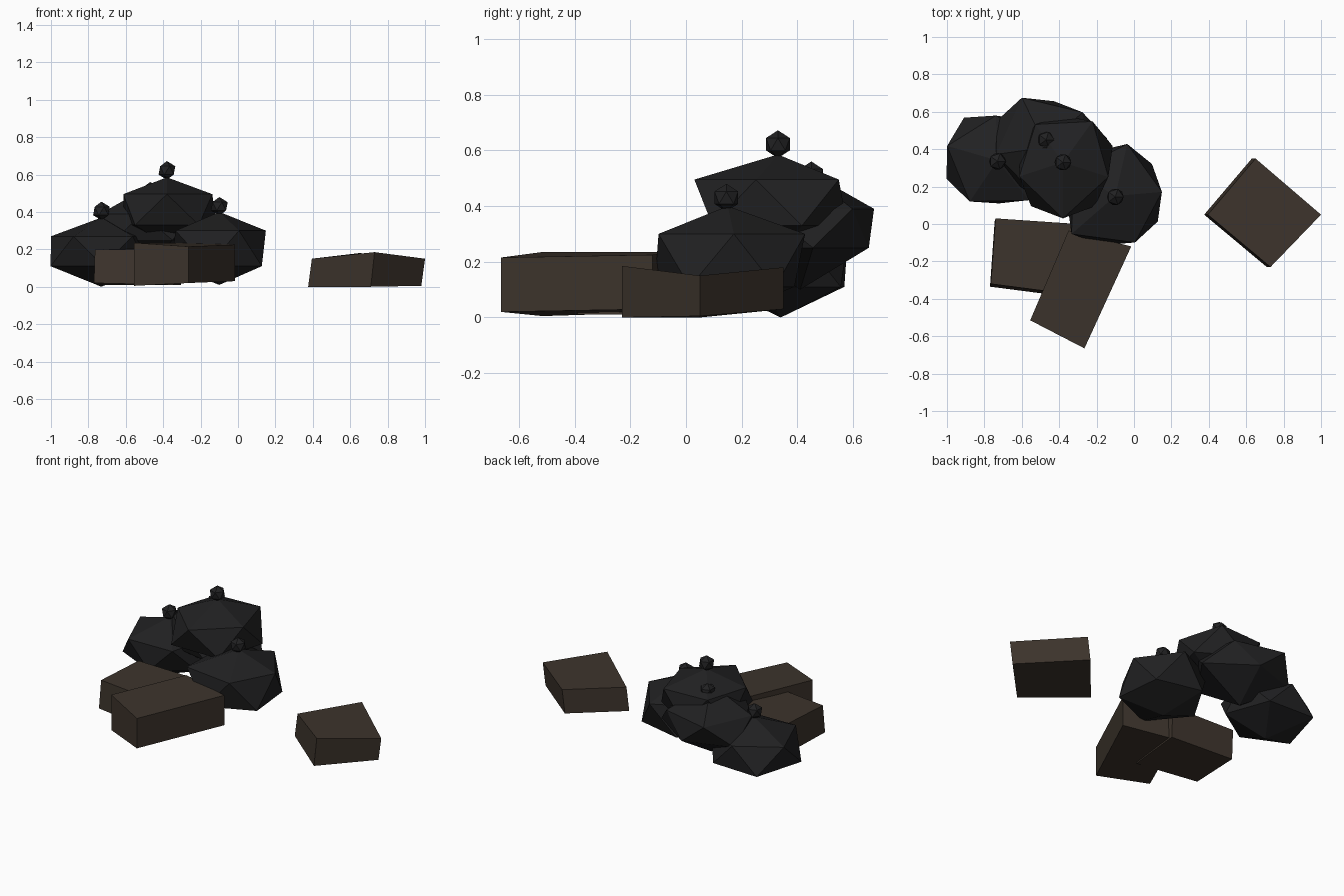
import bpy
import bmesh
import math
from mathutils import Vector

if "Cube" in bpy.data.objects:
    bpy.data.objects.remove(bpy.data.objects["Cube"], do_unlink=True)


def make_material(name, rgb):
    mat = bpy.data.materials.new(name)
    mat.use_nodes = True
    color = (*rgb, 1.0)
    mat.diffuse_color = color
    mat.node_tree.nodes["Principled BSDF"].inputs["Base Color"].default_value = color
    return mat


black_plastic = make_material("black plastic", (0.015, 0.015, 0.016))
brown_card = make_material("dark brown cardboard", (0.046, 0.034, 0.025))


def finish(bm, name, mat):
    bmesh.ops.recalc_face_normals(bm, faces=bm.faces[:])
    mesh = bpy.data.meshes.new(name)
    bm.to_mesh(mesh)
    bm.free()
    mesh.materials.append(mat)
    obj = bpy.data.objects.new(name, mesh)
    bpy.context.collection.objects.link(obj)
    return obj


def bag(name, center, heights, phase, radii):
    """Lumpy twenty-sided sack: alternate radii form the upper and lower rings."""
    bottom, low, high, top = heights
    bm = bmesh.new()
    ring = []
    for i, radius in enumerate(radii):
        angle = math.radians(phase + 36 * i)
        z = low if i % 2 else high
        ring.append(bm.verts.new((center[0] + radius * math.cos(angle),
                                  center[1] + radius * math.sin(angle), z)))
    poles = [bm.verts.new((*center, top)), bm.verts.new((*center, bottom))]
    count = len(ring)
    for i in range(count):
        bm.faces.new((ring[i], ring[(i + 1) % count], ring[(i + 2) % count]))
        bm.faces.new((ring[i], ring[(i + 2) % count], poles[i % 2]))
    finish(bm, name, black_plastic)


def knot(name, location):
    """Small faceted tie at the neck of a bag."""
    bm = bmesh.new()
    bmesh.ops.create_icosphere(bm, subdivisions=1, radius=0.05)
    obj = finish(bm, name, black_plastic)
    obj.location = location


def box(name, corners, lean=(0, 0)):
    """Slightly crooked carton; each corner is x, y, bottom, top."""
    bm = bmesh.new()
    lower = [bm.verts.new((x - lean[0], y - lean[1], z)) for x, y, z, _ in corners]
    upper = [bm.verts.new((x, y, z)) for x, y, _, z in corners]
    bm.faces.new(lower)
    bm.faces.new(upper)
    for i in range(4):
        j = (i + 1) % 4
        bm.faces.new((lower[i], lower[j], upper[j], upper[i]))
    finish(bm, name, brown_card)


# Rubbish bags
bag("left_bag", (-0.73, 0.34), (0, 0.11, 0.27, 0.37), 20,
    (0.26, 0.26, 0.24, 0.29, 0.28, 0.29, 0.265, 0.23, 0.27, 0.26))
bag("right_bag", (-0.10, 0.15), (0.01, 0.11, 0.30, 0.40), 5,
    (0.25, 0.26, 0.285, 0.26, 0.26, 0.26, 0.31, 0.27, 0.27, 0.265))
bag("back_bag", (-0.47, 0.41), (0.10, 0.25, 0.39, 0.54), 44,
    (0.27, 0.25, 0.295, 0.30, 0.27, 0.26, 0.27, 0.27, 0.28, 0.33))
bag("top_bag", (-0.38, 0.33), (0.22, 0.33, 0.495, 0.585), -90,
    (0.30, 0.29, 0.255, 0.28, 0.27, 0.25, 0.25, 0.24, 0.245, 0.29))

# Tied necks
knot("left_knot", (-0.73, 0.335, 0.405))
knot("right_knot", (-0.10, 0.145, 0.43))
knot("back_knot", (-0.47, 0.45, 0.51))
knot("top_knot", (-0.38, 0.33, 0.622))

# Cartons
box("long_box", ((-0.35, -0.035, 0.02, 0.235), (-0.015, -0.12, 0.03, 0.225),
                 (-0.265, -0.665, 0.02, 0.215), (-0.555, -0.515, 0.005, 0.235)))
box("rear_box", ((-0.74, 0.03, 0.01, 0.2), (-0.30, 0.0, 0.01, 0.21),
                 (-0.34, -0.375, 0.01, 0.2), (-0.765, -0.32, 0.02, 0.2)),
    (0.005, 0.015))
box("stray_box", ((0.395, 0.05, 0, 0.15), (0.65, 0.35, 0.03, 0.18),
                  (1.0, 0.05, 0.005, 0.15), (0.73, -0.23, 0, 0.185)), (0.02, 0))
